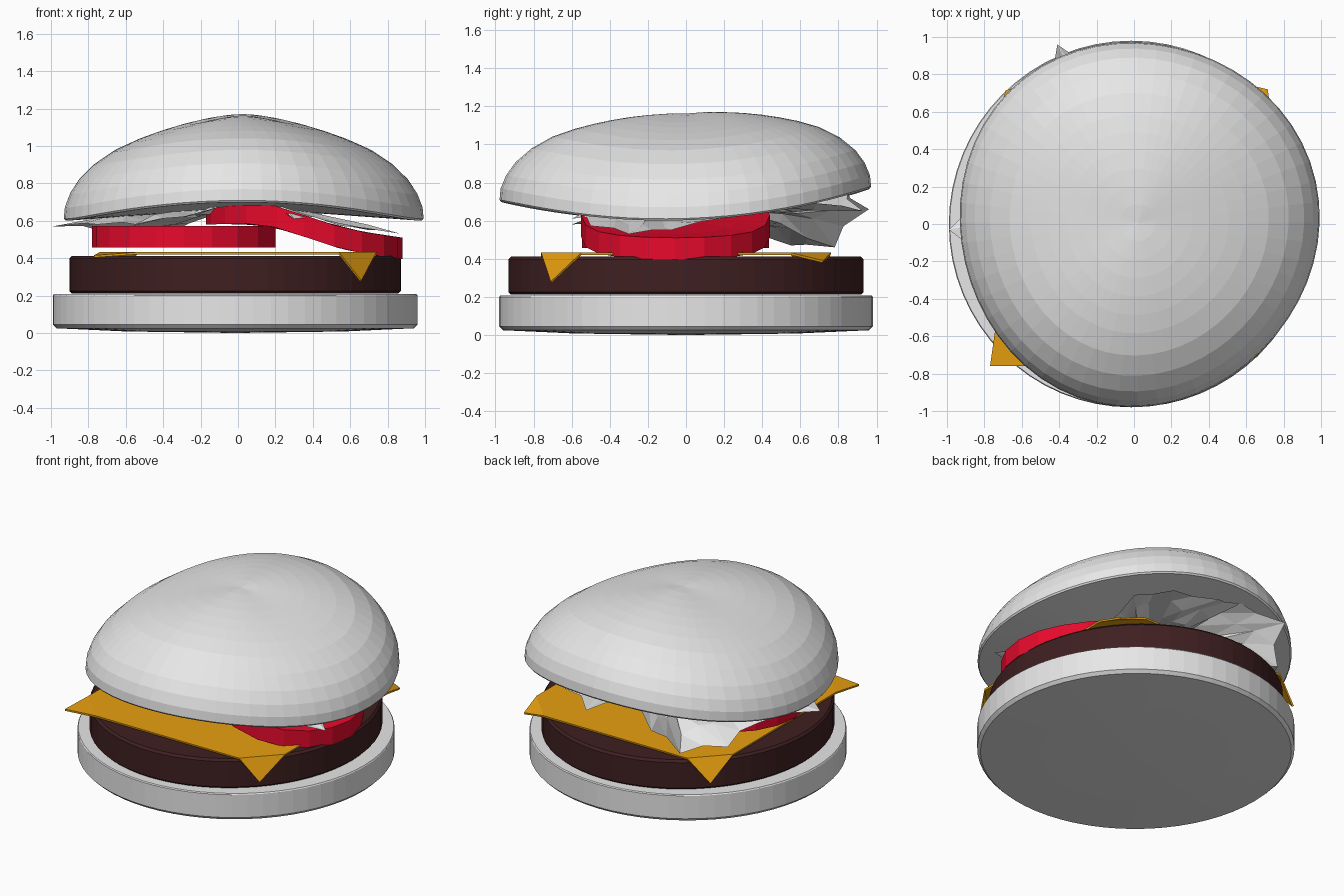
import bpy, bmesh, math, random

if "Cube" in bpy.data.objects:
    bpy.data.objects.remove(bpy.data.objects["Cube"])

random.seed(4)


def material(name, rgb):
    m = bpy.data.materials.new(name)
    m.diffuse_color = (*rgb, 1)
    m.use_nodes = True
    m.node_tree.nodes["Principled BSDF"].inputs["Base Color"].default_value = m.diffuse_color
    return m


PALE = material("pale grey", (0.8, 0.8, 0.8))
BROWN = material("dark brown", (0.05, 0.014, 0.015))
RED = material("tomato red", (0.8, 0.003, 0.025))
YELLOW = material("cheese yellow", (0.8, 0.35, 0.005))


def make(name, verts, faces, mat):
    me = bpy.data.meshes.new(name)
    me.from_pydata(verts, [], faces)
    bm = bmesh.new()
    bm.from_mesh(me)
    bmesh.ops.recalc_face_normals(bm, faces=bm.faces)
    bm.to_mesh(me)
    bm.free()
    me.materials.append(mat)
    ob = bpy.data.objects.new(name, me)
    bpy.context.collection.objects.link(ob)
    return ob


def lathe(name, profile, n, centre, rx, ry, mat, lift=lambda x, y: 0, lobe=0):
    """Spin (radius, z) points from axis to axis; lift bends, lobe skews the outline."""
    cx, cy = centre
    verts, faces = [], []

    def add(x, y, z):
        verts.append((x, y, z + lift(x, y)))

    add(cx, cy, profile[0][1])
    for r, z in profile[1:-1]:
        for i in range(n):
            a = 2 * math.pi * i / n
            s = r * (1 + lobe * (math.cos(3 * a) + math.sin(3 * a)))
            add(cx + rx * s * math.cos(a), cy + ry * s * math.sin(a), z)
    add(cx, cy, profile[-1][1])
    rings, last = len(profile) - 2, len(verts) - 1
    for i in range(n):
        j = (i + 1) % n
        faces.append((0, 1 + j, 1 + i))
        for k in range(rings - 1):
            b = 1 + k * n
            faces.append((b + i, b + j, b + n + j, b + n + i))
        b = 1 + (rings - 1) * n
        faces.append((b + i, b + j, last))
    return make(name, verts, faces, mat)


def piecewise(points, x):
    if x <= points[0][0]:
        return points[0][1]
    for (x0, z0), (x1, z1) in zip(points, points[1:]):
        if x <= x1:
            return z0 + (z1 - z0) * (x - x0) / (x1 - x0)
    return points[-1][1]


# Bottom bun and patty
lathe("bottom_bun", [(0, 0), (0.6, 0.008), (0.98, 0.025), (1, 0.045), (1, 0.2),
                     (0.995, 0.207), (0, 0.207)], 64, (-0.015, 0), 0.975, 0.98, PALE)
lathe("patty", [(0, 0.212), (0.985, 0.212), (1, 0.225), (1, 0.397), (0.985, 0.412), (0, 0.412)],
      64, (-0.015, 0), 0.887, 0.932, BROWN)

# Cheese slice: flat octagon with four folded corner triangles
cheese_v, cheese_f = [], []
for sx, sy, corner in [(1, -1, (0.66, -0.71, 0.28)), (1, 1, (0.715, 0.72, 0.39)),
                       (-1, 1, (-0.685, 0.715, 0.28)), (-1, -1, (-0.77, -0.76, 0.415))]:
    a, b = (sx * 0.54, sy * 0.76, 0.432), (sx * 0.74, sy * 0.55, 0.432)
    k = len(cheese_v)
    cheese_v += [a, corner, b] if sx * sy < 0 else [b, corner, a]
    cheese_f.append((k, k + 1, k + 2))
cheese_f.append(tuple(i for i in range(12) if i % 3 != 1))
cheese = make("cheese_slice", cheese_v, cheese_f, YELLOW)
cheese.modifiers.new("thickness", "SOLIDIFY").thickness = 0.012

# Tomato slices: one flat, one leaning over it
slice_profile = [(0, 0), (0.35, 0), (0.7, 0), (1, 0), (1, 0.115), (0.7, 0.115),
                 (0.35, 0.115), (0, 0.115)]
lathe("flat_tomato", slice_profile, 20, (-0.29, -0.055), 0.49, 0.49, RED, lambda x, y: 0.457)
LEAN = [(-0.18, 0.58), (0.1, 0.585), (0.2, 0.565), (0.55, 0.45), (0.72, 0.415), (0.88, 0.395)]
lathe("leaning_tomato", slice_profile, 20, (0.355, -0.055), 0.525, 0.495, RED,
      lambda x, y: piecewise(LEAN, x))

# Lettuce: crumpled sheet fanned from the centre to a ragged rim
rim = [(0.1, -0.32, 0.705), (0.3, -0.6, 0.61), (0.55, -0.5, 0.57), (0.87, -0.3, 0.53),
       (0.7, -0.08, 0.55), (0.45, 0.25, 0.62), (0.5, 0.6, 0.68), (0.35, 0.8, 0.68),
       (0.1, 0.93, 0.65), (-0.15, 0.85, 0.75), (-0.41, 0.96, 0.66), (-0.5, 0.78, 0.46),
       (-0.7, 0.55, 0.47), (-0.75, 0.3, 0.55), (-0.99, -0.03, 0.57), (-0.75, -0.3, 0.58),
       (-0.55, -0.6, 0.58), (-0.3, -0.45, 0.62)]
edge = []
for p, q in zip(rim, rim[1:] + rim[:1]):
    edge += [p, tuple((a + b) / 2 * s for a, b, s in zip(p, q, (0.95, 0.95, 1.02)))]
n = len(edge)
leaf_v, leaf_f = [(0, 0.1, 0.67)], []
for t in (0.3, 0.55, 0.8, 1):
    for x, y, z in edge:
        j = 0.025 if t < 1 else 0
        px = t * x + random.uniform(-j, j)
        py = 0.1 + t * (y - 0.1) + random.uniform(-j, j)
        pz = 0.66 + t ** 2 * (z - 0.66) + random.uniform(-j, j)
        if math.hypot((px - 0.355) / 0.525, (py + 0.055) / 0.495) < 1:
            pz = max(pz, piecewise(LEAN, px) + 0.122)
        leaf_v.append((px, py, pz))
for i in range(n):
    j = (i + 1) % n
    leaf_f.append((0, 1 + i, 1 + j))
    for k in range(3):
        b = 1 + k * n
        leaf_f += [(b + i, b + n + i, b + n + j), (b + i, b + n + j, b + j)]
make("lettuce", leaf_v, leaf_f, PALE)


# Top bun: dome sagging at the sides and lifted at front and back
def sag(x, y):
    u, v = (x - 0.03) / 0.96, y / 0.978
    r = math.hypot(u, v)
    return 0.668 + (0.066 * (v * v - u * u) / r if r else 0) + 0.035 * v


lathe("top_bun", [(0, 0), (0.25, 0), (0.5, 0), (0.75, 0), (0.992, 0), (1, 0.01), (0.994, 0.07),
                  (0.965, 0.14), (0.915, 0.21), (0.83, 0.285), (0.72, 0.35), (0.6, 0.395),
                  (0.5, 0.424), (0.4, 0.448), (0.3, 0.467), (0.2, 0.481), (0.1, 0.491), (0, 0.495)],
      56, (0.02, 0.007), 0.962, 0.975, PALE, sag, 0.011)
